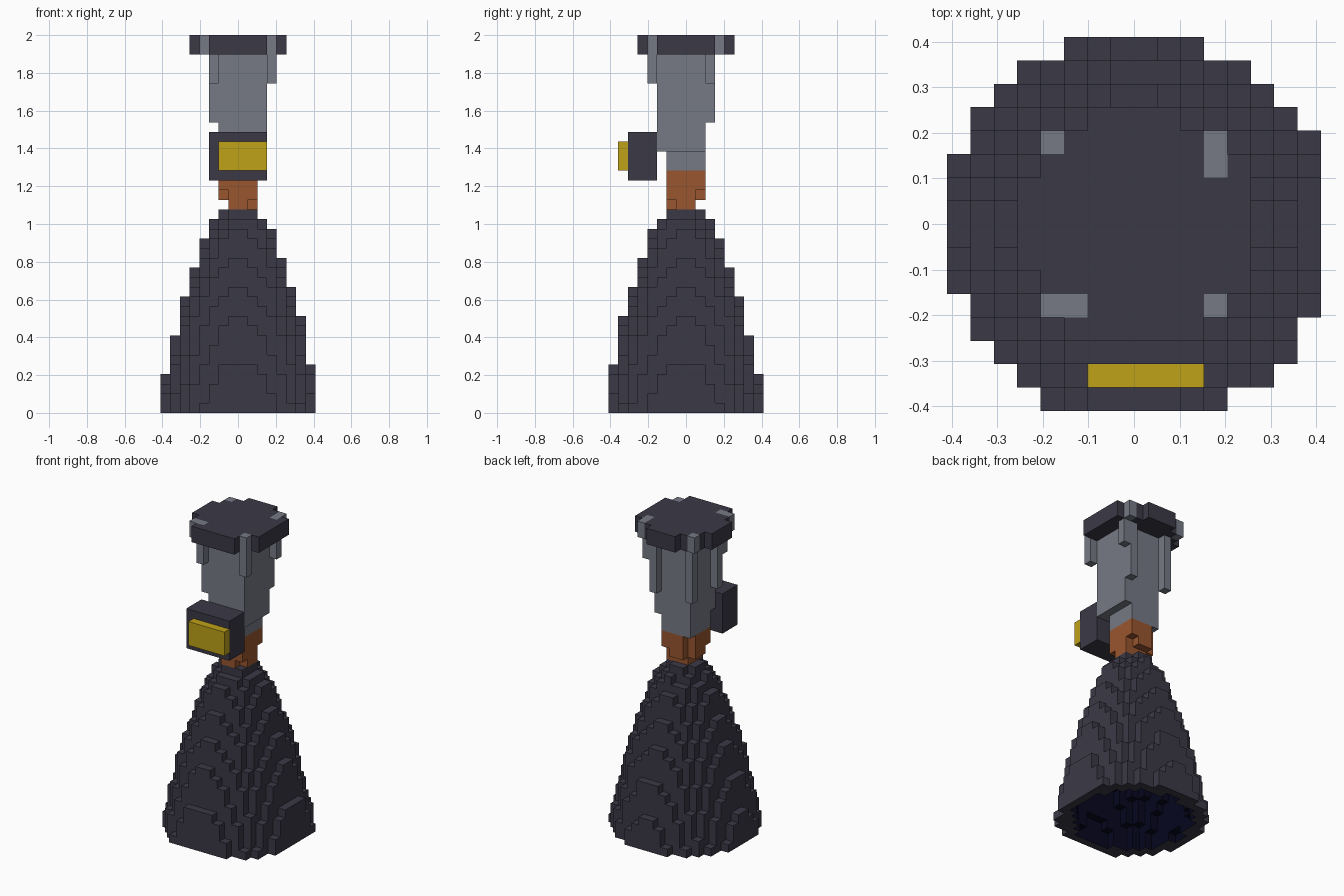
import bpy, bmesh, math
from itertools import product
from mathutils import Vector

U = 2 / 39                     # edge length of one block
AXIS = Vector((0.2, -0.2))     # the round layers sit slightly off the grid centre

cube = bpy.data.objects.get("Cube")
if cube:
    bpy.data.objects.remove(cube, do_unlink=True)


def material(name, rgb):
    m = bpy.data.materials.new(name)
    m.use_nodes = True
    m.diffuse_color = (*rgb, 1)
    m.node_tree.nodes["Principled BSDF"].inputs["Base Color"].default_value = (*rgb, 1)
    return m


charcoal = material("charcoal", (0.043, 0.041, 0.062))
grey = material("steel grey", (0.18, 0.195, 0.235))
copper = material("copper brown", (0.32, 0.092, 0.028))
yellow = material("yellow", (0.52, 0.36, 0.009))
navy = material("deep navy", (0.002, 0.002, 0.0135))

DIRECTIONS = [Vector(d) for d in
              ((1, 0, 0), (-1, 0, 0), (0, 1, 0), (0, -1, 0), (0, 0, 1), (0, 0, -1))]


def block_object(name, cells, mats, is_inner=None):
    """Skin a set of unit cells with only their exposed faces."""
    bm = bmesh.new()
    verts = {}

    def vert(p):
        key = tuple(round(c) for c in p)
        if key not in verts:
            verts[key] = bm.verts.new(Vector(key) * U)
        return verts[key]

    for cell in cells:
        centre = Vector(cell) + Vector((0.5, 0.5, 0.5))
        for d in DIRECTIONS:
            other = tuple(round(a + b) for a, b in zip(cell, d))
            if other in cells:
                continue
            s = Vector((d.y, d.z, d.x))
            t = d.cross(s)
            ring = [(d - s - t) / 2, (d + s - t) / 2, (d + s + t) / 2, (d - s + t) / 2]
            face = bm.faces.new([vert(centre + r) for r in ring])
            if is_inner and is_inner(other):
                face.material_index = 1
    mesh = bpy.data.meshes.new(name)
    bm.to_mesh(mesh)
    bm.free()
    for m in mats:
        mesh.materials.append(m)
    obj = bpy.data.objects.new(name, mesh)
    bpy.context.collection.objects.link(obj)
    return obj


def box(x, y, z):
    return set(product(range(*x), range(*y), range(*z)))


def column(x, y, z):
    return box((x, x + 1), (y, y + 1), z)


def disc(radius, z):
    return {(x, y, z) for x, y in product(range(-9, 9), repeat=2)
            if (Vector((x + 0.5, y + 0.5)) - AXIS).length <= radius}


# Flared bell: radius falls with height, hollow from below
PROFILE = [(0, 8.27), (3, 7.75), (5, 7.25), (9, 6.4), (17, 3.8),
           (18, 3.45), (19, 2.75), (20, 1.95)]


def bell_radius(z):
    for (z0, r0), (z1, r1) in zip(PROFILE, PROFILE[1:]):
        if z <= z1:
            return r0 + (r1 - r0) * (z - z0) / (z1 - z0)


solid, cavity = set(), set()
for z in range(21):
    solid |= disc(bell_radius(z), z)
    if z < 18:
        cavity |= disc(bell_radius(z) - 1.45, z)
block_object("bell", solid - cavity, [charcoal, navy], lambda c: c in cavity)

# Throat: round layers widening upwards
throat = disc(1.55, 21) | disc(2.0, 22) | disc(2.25, 23) | disc(2.25, 24)
block_object("throat", throat, [copper])

# Body: square neck below a wider square column
body = box((-2, 2), (-2, 2), (25, 27)) | box((-2, 3), (-3, 2), (27, 37))
block_object("body", body, [grey])

# Long ribs on three corners of the body
for name, x, y in (("rib_back_left", 2, 2), ("rib_back_right", -3, 2),
                   ("rib_front_right", -3, -3)):
    block_object(name, column(x, y, (30, 37)), [grey])

# Short struts under the cap
for name, x, y in (("strut_back_left", 3, 2), ("strut_front_left", 3, -4),
                   ("strut_front_right", -3, -4)):
    block_object(name, column(x, y, (34, 37)), [grey])

# Studs set into the cap corners
studs = column(-3, -4, (37, 39)) | column(3, 2, (37, 39))
for x, y in product((-4, 3), repeat=2):
    studs |= column(x, y, (37, 39))
block_object("corner_studs", studs, [grey])

# Round cap plate
block_object("cap", (disc(5.15, 37) | disc(5.15, 38)) - studs, [charcoal])

# Control box and its panel on the front
block_object("control_box", box((-3, 3), (-6, -3), (24, 29)), [charcoal])
block_object("control_panel", box((-2, 3), (-7, -6), (25, 28)), [yellow])
